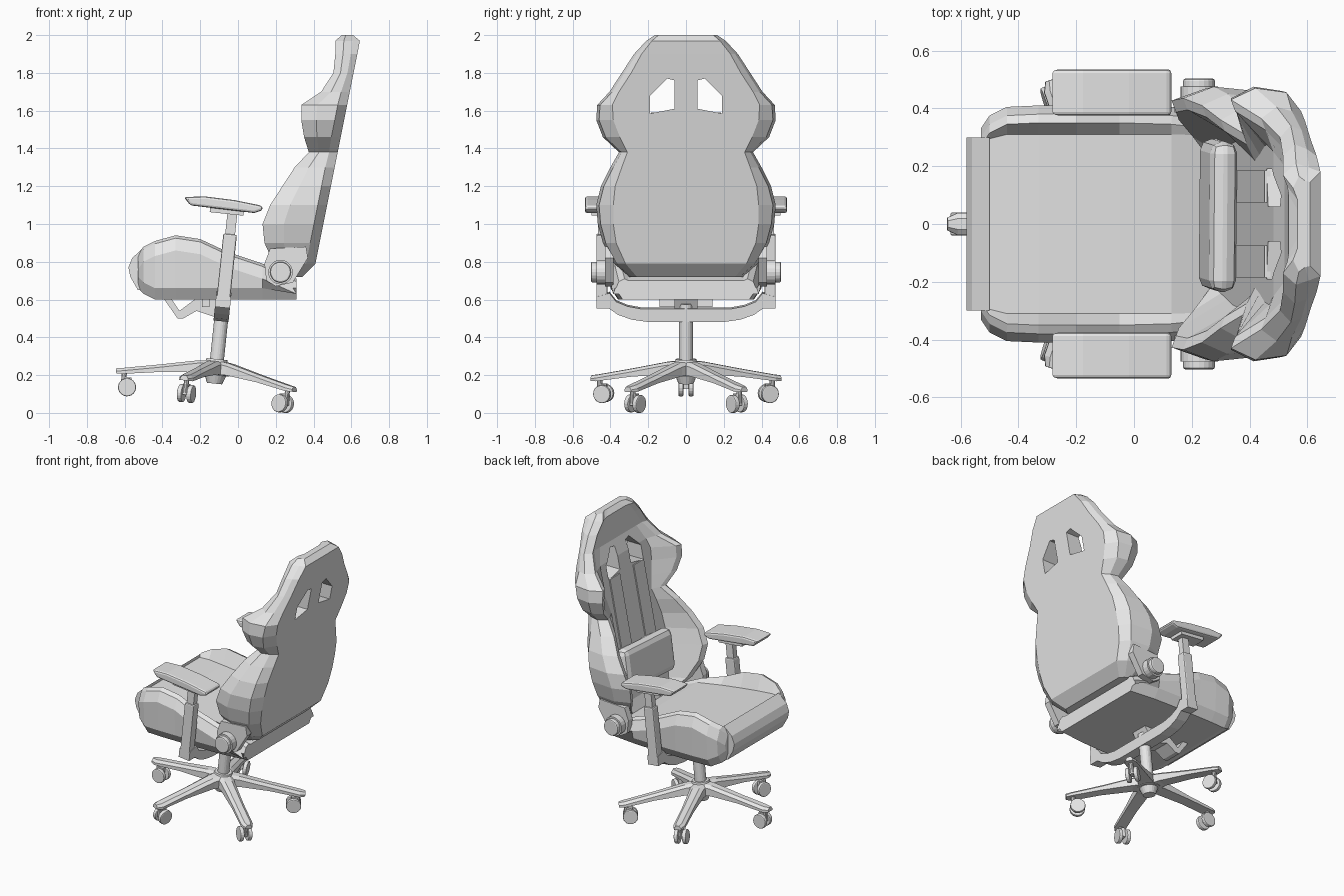
import bpy
import bmesh
from math import radians
from mathutils import Matrix, Vector

default_cube = bpy.data.objects.get("Cube")
if default_cube:
    bpy.data.objects.remove(default_cube, do_unlink=True)

grey = bpy.data.materials.new("plain_grey")
grey.use_nodes = True
grey.diffuse_color = (0.8, 0.8, 0.8, 1)
grey.node_tree.nodes["Principled BSDF"].inputs["Base Color"].default_value = (0.8, 0.8, 0.8, 1)

# The base, column and armrests lean back together around the hub
LEAN = (Matrix.Translation((-0.12, 0, 0.2)) @ Matrix.Rotation(radians(6), 4, "Y")
        @ Matrix.Translation((0, 0, -0.2)))
UPRIGHT = Matrix.Identity(4)


def finish(name, bm, matrix=UPRIGHT, bevel=0):
    """Turn a bmesh into a named object, with optional bevelled edges."""
    bm.transform(matrix)
    bmesh.ops.recalc_face_normals(bm, faces=bm.faces)
    mesh = bpy.data.meshes.new(name)
    bm.to_mesh(mesh)
    bm.free()
    mesh.materials.append(grey)
    obj = bpy.data.objects.new(name, mesh)
    bpy.context.collection.objects.link(obj)
    if bevel:
        modifier = obj.modifiers.new("soft_edges", "BEVEL")
        modifier.width = bevel
        modifier.segments = 2
        modifier.limit_method = "ANGLE"
    return obj


def loft(name, rings, matrix=UPRIGHT, bevel=0):
    """Skin a row of closed rings and cap both ends."""
    bm = bmesh.new()
    rows = [[bm.verts.new(p) for p in ring] for ring in rings]
    for a, b in zip(rows, rows[1:]):
        for i in range(len(a)):
            j = (i + 1) % len(a)
            bm.faces.new((a[i], a[j], b[j], b[i]))
    bm.faces.new(rows[0][::-1])
    bm.faces.new(rows[-1])
    return finish(name, bm, matrix, bevel)


def prism_xz(name, points, y0, y1, matrix=UPRIGHT, bevel=0):
    return loft(name, [[(x, y, z) for x, z in points] for y in (y0, y1)], matrix, bevel)


def box(name, low, high, matrix=UPRIGHT, bevel=0):
    corners = [(low[0], low[2]), (high[0], low[2]), (high[0], high[2]), (low[0], high[2])]
    return prism_xz(name, corners, low[1], high[1], matrix, bevel)


def cylinder(name, start, end, r1, r2=None, matrix=UPRIGHT, sides=20, bevel=0):
    start, end = Vector(start), Vector(end)
    axis = end - start
    bm = bmesh.new()
    bmesh.ops.create_cone(bm, cap_ends=True, segments=sides, radius1=r1,
                          radius2=r1 if r2 is None else r2, depth=axis.length)
    place = Matrix.Translation((start + end) / 2) @ axis.to_track_quat("Z", "Y").to_matrix().to_4x4()
    return finish(name, bm, matrix @ place, bevel)


def mirrored(half):
    """Complete a half outline whose first and last points lie on y = 0."""
    return half + [(x, -y, z) for x, y, z in half[-2:0:-1]]


# Five-legged base with twin-wheel casters
for n in range(5):
    turn = LEAN @ Matrix.Rotation(radians(36 + 72 * n), 4, "Z")
    rings = []
    for x, width, low, top in ((0, 0.055, 0.2, 0.28), (0.1, 0.045, 0.205, 0.268),
                               (0.3, 0.038, 0.185, 0.225), (0.49, 0.038, 0.155, 0.187),
                               (0.525, 0.022, 0.155, 0.182)):
        rings.append([(x, -width, low), (x, width, low), (x, width, top - 0.015),
                      (x, width / 2, top), (x, -width / 2, top), (x, -width, top - 0.015)])
    loft(f"base_leg_{n}", rings, turn)
    cylinder(f"caster_stem_{n}", (0.48, 0, 0.09), (0.48, 0, 0.165), 0.014, matrix=turn, sides=10)
    box(f"caster_fork_{n}", (0.44, -0.012, 0.08), (0.49, 0.012, 0.14), turn)
    for s in (-1, 1):
        cylinder(f"caster_wheel_{n}_{s}", (0.458, s * 0.014, 0.087), (0.458, s * 0.04, 0.087),
                 0.048, matrix=turn, bevel=0.006)

# Hub and gas column
cylinder("hub", (0, 0, 0.2), (0, 0, 0.285), 0.075, 0.055, LEAN)
cylinder("hub_foot", (0, 0, 0.155), (0, 0, 0.205), 0.04, 0.06, LEAN)
cylinder("column", (0, 0, 0.26), (0, 0, 0.58), 0.037, matrix=LEAN)

# Tilt mechanism under the seat
prism_xz("tilt_bracket", [(-0.39, 0.6), (-0.32, 0.5), (-0.29, 0.5), (-0.22, 0.54), (-0.1, 0.5),
                          (-0.04, 0.6), (-0.23, 0.6), (-0.31, 0.54), (-0.35, 0.6)], -0.06, 0.06)
box("tilt_plate", (-0.19, -0.14, 0.56), (-0.15, 0.14, 0.605))

# U-shaped bracket that carries the armrests
U_SHAPE = ((0, 0.487), (0.2, 0.487), (0.29, 0.5), (0.36, 0.525), (0.41, 0.56), (0.475, 0.56),
           (0.475, 0.62), (0.405, 0.64), (0.37, 0.595), (0.31, 0.57), (0.24, 0.557), (0, 0.557))
loft("armrest_bracket", [mirrored([(x, y, z) for y, z in U_SHAPE]) for x in (-0.04, 0.04)], LEAN)

# Armrests
PAD = [(-0.21, 0.02), (-0.17, -0.02), (0.17, -0.025), (0.215, -0.005),
       (0.205, 0.018), (0.06, 0.032), (-0.1, 0.035)]
for side, s in (("left", 1), ("right", -1)):
    box(f"{side}_armrest_post", (-0.036, s * 0.445 - 0.03, 0.56), (0.036, s * 0.445 + 0.03, 0.95),
        LEAN, 0.008)
    box(f"{side}_armrest_slider", (-0.026, s * 0.445 - 0.02, 0.94), (0.026, s * 0.445 + 0.02, 1.07), LEAN)
    box(f"{side}_armrest_plate", (-0.12, s * 0.45 - 0.05, 1.055), (0.06, s * 0.45 + 0.05, 1.085), LEAN)
    prism_xz(f"{side}_armrest_pad", PAD, s * 0.455 - 0.08, s * 0.455 + 0.08,
             LEAN @ Matrix.Translation((-0.055, 0, 1.1)), 0.016)

# Seat cushion with raised side bolsters around a nearly flat centre
SEAT = ((-0.53, 0.33, 0.66, 0.84, 0.83), (-0.5, 0.375, 0.63, 0.88, 0.855),
        (-0.44, 0.405, 0.6, 0.91, 0.85), (-0.33, 0.41, 0.6, 0.94, 0.84),
        (-0.2, 0.41, 0.6, 0.92, 0.825), (-0.05, 0.41, 0.6, 0.85, 0.805),
        (0.13, 0.405, 0.6, 0.79, 0.775), (0.31, 0.385, 0.6, 0.71, 0.7))
loft("seat", [mirrored([(x, 0, low), (x, w - 0.05, low), (x, w - 0.01, low + 0.06),
                        (x, w, top - 0.08), (x, w - 0.03, top - 0.015), (x, w - 0.06, top),
                        (x, min(0.31, w - 0.08), flat), (x, 0, flat)])
              for x, w, low, top, flat in SEAT])
prism_xz("seat_front_roll", [(-0.5, 0.875), (-0.56, 0.82), (-0.58, 0.77), (-0.57, 0.72),
                             (-0.53, 0.65), (-0.5, 0.65)], -0.3, 0.3)


# Backrest shell: height, rear half width, outer half width, front edge, inner half width
BACK = ((0.72, 0.26, 0.3, 0.25, 0.2), (0.79, 0.32, 0.38, 0.19, 0.24),
        (0.9, 0.37, 0.44, 0.14, 0.26), (1.0, 0.385, 0.467, 0.13, 0.28),
        (1.1, 0.385, 0.475, 0.17, 0.29), (1.2, 0.375, 0.45, 0.235, 0.28),
        (1.3, 0.34, 0.4, 0.3, 0.25), (1.38, 0.31, 0.355, 0.375, 0.22),
        (1.46, 0.35, 0.44, 0.35, 0.24), (1.55, 0.385, 0.475, 0.335, 0.27),
        (1.63, 0.39, 0.47, 0.335, 0.28), (1.7, 0.355, 0.405, 0.44, 0.25),
        (1.8, 0.29, 0.34, 0.505, 0.2), (1.9, 0.235, 0.275, 0.515, 0.15),
        (1.97, 0.18, 0.21, 0.515, 0.1), (2.0, 0.145, 0.165, 0.55, 0.05))
PANEL_DEPTH = 0.11


def rear_x(z):
    """Straight rear slope, tucked in at the bottom and the top."""
    return min(0.41 + (z - 0.79) * 0.2, 0.34 + (z - 0.72), 0.645 - (z - 1.97) * 1.2)


def back_ring(z, rear, outer, front, inner):
    xr = rear_x(z)
    depth = xr - front
    panel = max(xr - PANEL_DEPTH, front + 0.015)
    return mirrored([(xr, 0, z), (xr, rear, z), (xr - min(0.05, 0.3 * depth), outer - 0.015, z),
                     (front + 0.35 * depth, outer, z), (front, outer - 0.04, z),
                     (front + 0.015, outer - 0.08, z), (panel, inner, z), (panel, 0, z)])


backrest = loft("backrest", [back_ring(*level) for level in BACK])

# Two openings near the head, cut right through
OPENING = ((0.06, 1.61), (0.06, 1.76), (0.1, 1.77), (0.19, 1.68), (0.19, 1.585))
for s in (-1, 1):
    cutter = loft("opening_cutter", [[(x, s * y, z) for y, z in OPENING] for x in (0.2, 0.9)])
    cutter.hide_render = True
    cut = backrest.modifiers.new("opening", "BOOLEAN")
    cut.operation = "DIFFERENCE"
    cut.solver = "EXACT"
    cut.object = cutter
    bpy.context.view_layer.update()
    evaluated = backrest.evaluated_get(bpy.context.evaluated_depsgraph_get())
    result = bpy.data.meshes.new_from_object(evaluated)
    backrest.modifiers.clear()
    backrest.data = result
    bpy.data.objects.remove(cutter, do_unlink=True)

# Straps from the openings down to the lumbar pillow
for side, s in (("left", 1), ("right", -1)):
    front = [(rear_x(z) - PANEL_DEPTH - 0.008, z) for z in (1.0, 1.59)]
    rear = [(x + 0.02, z) for x, z in reversed(front)]
    prism_xz(f"{side}_strap", front + rear, s * 0.13 - 0.055, s * 0.13 + 0.055)

# Lumbar pillow, sitting slightly askew
pillow_place = (Matrix.Translation((0.288, 0.03, 1.02)) @ Matrix.Rotation(radians(10), 4, "Y")
                @ Matrix.Rotation(radians(3), 4, "X"))
box("lumbar_pillow", (-0.045, -0.26, -0.14), (0.05, 0.26, 0.14), pillow_place, 0.04)

# Recliner hinges with round covers
HINGE = [(0.14, 0.79), (0.17, 0.87), (0.36, 0.88), (0.37, 0.82), (0.29, 0.69), (0.2, 0.67), (0.15, 0.7)]
for side, s in (("left", 1), ("right", -1)):
    prism_xz(f"{side}_hinge_plate", HINGE, s * 0.385, s * 0.43)
    cylinder(f"{side}_hinge_collar", (0.225, s * 0.42, 0.745), (0.225, s * 0.475, 0.745), 0.065)
    cylinder(f"{side}_hinge_cap", (0.225, s * 0.47, 0.745), (0.225, s * 0.503, 0.745), 0.055, bevel=0.008)
